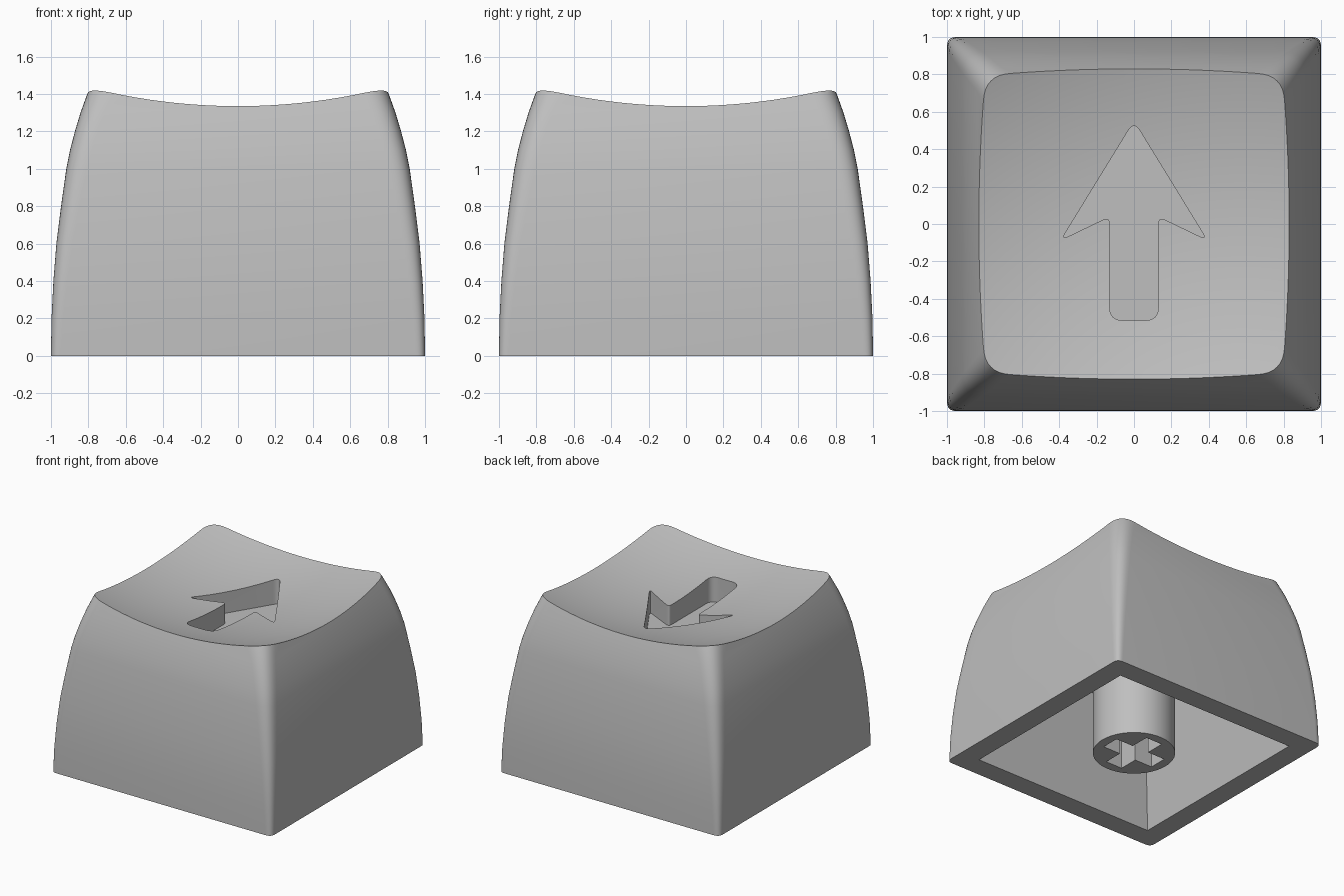
import bpy, bmesh, math
from mathutils import Vector

cube = bpy.data.objects.get("Cube")
if cube:
    bpy.data.objects.remove(cube)

grey = bpy.data.materials.new("plain grey")
grey.use_nodes = True
colour = (0.52, 0.52, 0.52, 1)
grey.diffuse_color = colour
grey.node_tree.nodes["Principled BSDF"].inputs["Base Color"].default_value = colour


def rounded(corners, cuts, steps=8):
    """Polygon whose corners are replaced by curves starting at the cut distance."""
    out = []
    for i, c in enumerate(corners):
        c = Vector(c)
        a = c + (Vector(corners[i - 1]) - c).normalized() * cuts[i]
        b = c + (Vector(corners[(i + 1) % len(corners)]) - c).normalized() * cuts[i]
        for k in range(steps + 1):
            t = k / steps
            out.append(a * (1 - t) ** 2 + c * 2 * t * (1 - t) + b * t * t)
    return out


def square(h):
    return [(-h, -h), (h, -h), (h, h), (-h, h)]


def loft(name, sections):
    """Closed solid through (outline, height) sections."""
    bm = bmesh.new()
    rings = [[bm.verts.new((p[0], p[1], z)) for p in pts] for pts, z in sections]
    n = len(rings[0])
    for low, high in zip(rings, rings[1:]):
        for i in range(n):
            j = (i + 1) % n
            bm.faces.new((low[i], low[j], high[j], high[i]))
    bm.faces.new(rings[0][::-1])
    bm.faces.new(rings[-1])
    bmesh.ops.recalc_face_normals(bm, faces=bm.faces)
    return add(name, bm)


def add(name, bm):
    mesh = bpy.data.meshes.new(name)
    bm.to_mesh(mesh)
    bm.free()
    mesh.materials.append(grey)
    ob = bpy.data.objects.new(name, mesh)
    bpy.context.collection.objects.link(ob)
    return ob


def cut(target, cutter):
    """Subtract the cutter, apply, and remove it."""
    mod = target.modifiers.new("cut", 'BOOLEAN')
    mod.operation, mod.solver, mod.object = 'DIFFERENCE', 'EXACT', cutter
    bpy.context.view_layer.objects.active = target
    bpy.ops.object.modifier_apply(modifier=mod.name)
    bpy.data.objects.remove(cutter)


def smooth(ob):
    bpy.ops.object.select_all(action='DESELECT')
    ob.select_set(True)
    bpy.context.view_layer.objects.active = ob
    bpy.ops.object.shade_smooth_by_angle(angle=math.radians(30))


# Outer shell: rounded square that curves inward towards the top
profile = [(1, 0), (.997, .2), (.987, .4), (.971, .6), (.946, .8), (.918, 1),
           (.898, 1.1), (.872, 1.2), (.842, 1.3), (.806, 1.4), (.765, 1.5)]
shell = loft("keycap_shell", [
    (rounded(square(h), [.05 + .06 * z] * 4), z) for h, z in profile])

# Dished top
radius, dish_low = 3.06, 1.22
bm = bmesh.new()
bmesh.ops.create_uvsphere(bm, u_segments=96, v_segments=160, radius=radius)
bmesh.ops.translate(bm, verts=bm.verts, vec=(0, 0, dish_low + radius))
cut(shell, add("dish_cutter", bm))

# Arrow pocket
half = [(0, .55), (.39, -.085), (.13, .04), (.13, -.515)]
arrow = half + [(-x, y) for x, y in half[:0:-1]]
outline = rounded(arrow, [.06, .045, .04, .07, .07, .04, .045])
cut(shell, loft("arrow_cutter", [(outline, 1.06), (outline, 1.6)]))

# Hollow underside
cut(shell, loft("hollow_cutter", [(square(.83), -.01), (square(.7), .9)]))
smooth(shell)

# Round stem with a cross-shaped socket
circle = [(.31 * math.cos(a), .31 * math.sin(a))
          for a in (math.tau * i / 64 for i in range(64))]
stem = loft("stem", [(circle, 0), (circle, .92)])
L, w = .235, .075
arm = [(L, -w), (L, w), (w, w)]
cross = []
for turn in range(4):
    cross += arm
    arm = [(-y, x) for x, y in arm]
cut(stem, loft("socket_cutter", [(cross, -.01), (cross, .5)]))
smooth(stem)
